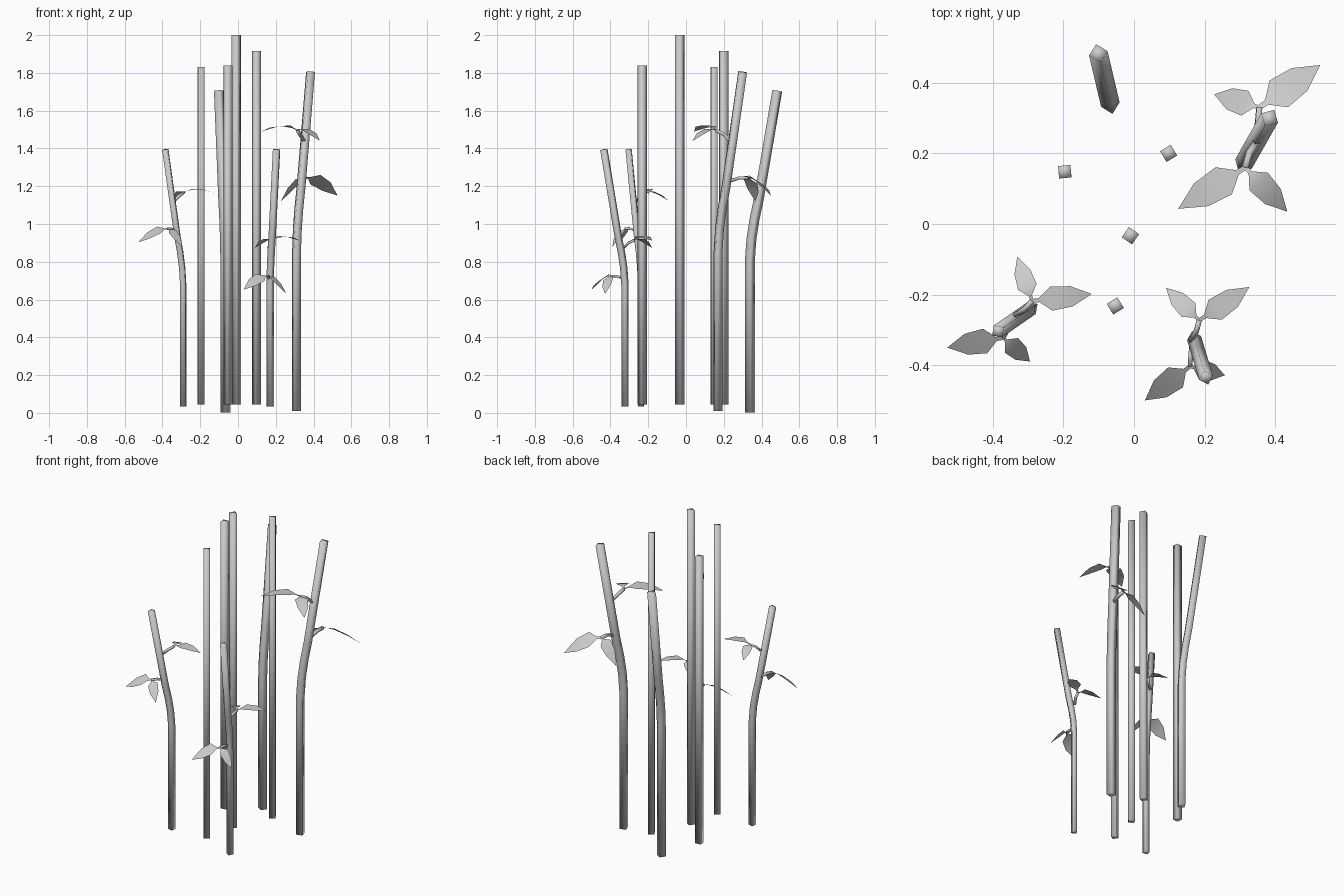
import bpy
from math import radians, cos, sin, atan2
from mathutils import Vector, Matrix

if "Cube" in bpy.data.objects:
    bpy.data.objects.remove(bpy.data.objects["Cube"])


def make(name, verts, faces, smooth=True):
    me = bpy.data.meshes.new(name)
    me.from_pydata([tuple(v) for v in verts], [], faces)
    me.shade_smooth() if smooth else me.shade_flat()
    ob = bpy.data.objects.new(name, me)
    bpy.context.collection.objects.link(ob)
    return ob


def tube(path, r, turn):
    """Closed four-sided tube along a path, first ring vertex at angle turn."""
    path = [Vector(p) for p in path]
    verts, faces, n = [], [], len(path)
    for i, p in enumerate(path):
        d = path[min(i + 1, n - 1)] - path[max(i - 1, 0)]
        q = Vector((0, 0, 1)).rotation_difference(d)
        for k in range(4):
            a = turn + radians(90 * k)
            verts.append(p + q @ Vector((r * cos(a), r * sin(a), 0)))
    for i in range(n - 1):
        for k in range(4):
            a, b = 4 * i + k, 4 * i + (k + 1) % 4
            faces.append((a, b, b + 4, a + 4))
    faces += [(3, 2, 1, 0), tuple(range(4 * n - 4, 4 * n))]
    return verts, faces


# straight stalks: x, y, top, corner angle
for x, y, top, ang in [(-.196, .148, 1.83, 50), (.098, .2, 1.915, 76),
                       (-.01, -.033, 2.0, 100), (-.053, -.232, 1.84, 77)]:
    make("straight_stalk", *tube([(x, y, .045), (x, y, top)], .025, radians(ang)))

# bent stalks: (height fraction, share of sideways lean)
BEND = [(0, 0), (.47, 0), (.54, .06), (.6, .17), (.66, .32), (1, 1)]


def bent_stalk(base, lean, top, r):
    path = [(base[0] + lean[0] * s, base[1] + lean[1] * s,
             base[2] + (top - base[2]) * f) for f, s in BEND]
    make("bent_stalk", *tube(path, r, atan2(lean[1], lean[0])))


bent_stalk((-.067, .338, .003), (-.034, .145), 1.705, .027)
bent_stalk((.31, .17, .01), (.074, .13), 1.805, .027)
bent_stalk((-.29, -.238, .035), (-.095, -.066), 1.395, .0205)
bent_stalk((.17, -.323, .035), (.034, -.112), 1.395, .0205)

# leaf outline: (length fraction, half width / length, arch share)
LEAF = [(0, .03, 0), (.12, .035, .5), (.32, .2, 1), (.66, .17, .8), (1, 0, 0)]


def leaf(base, tip, arch, roll):
    base, tip = Vector(base), Vector(tip)
    d = tip - base
    side = Vector((-d.y, d.x, 0)).normalized()
    side.z = roll
    verts, faces = [], []
    for f, w, a in LEAF[:-1]:
        c = base + d * f + Vector((0, 0, arch * a))
        verts += [c - side * w * d.length, c + side * w * d.length]
    verts.append(tip)
    for i in range(0, 6, 2):
        faces.append((i, i + 2, i + 3, i + 1))
    faces.append((6, 8, 7))
    return verts, faces


# one leafy set: two twigs, each carrying a large and a small leaf
UP, LOW = (.315, .16, 1.495), (.355, .33, 1.245)
PARTS = [
    ("twig", tube([(.35, .235, 1.44), (.327, .2, 1.475), UP], .011, .8)),
    ("twig", tube([(.342, .225, 1.225), (.35, .28, 1.243), LOW], .011, .8)),
    ("large_leaf", leaf(UP, (.125, .043, 1.49), .027, .05)),
    ("small_leaf", leaf(UP, (.434, .035, 1.44), .025, 0)),
    ("large_leaf", leaf(LOW, (.527, .45, 1.15), .02, -.55)),
    ("small_leaf", leaf(LOW, (.227, .367, 1.12), .02, .3)),
]
CENTRE = Matrix.Translation((-.326, -.2465, 0))

# place the set on three stalks: position, turn, scale
for pos, ang, s in [((.326, .2465, 0), 0, 1), ((-.324, -.274, .025), 155, .763),
                    ((.1785, -.339, -.225), 182, .763)]:
    m = (Matrix.Translation(pos) @ Matrix.Rotation(radians(ang), 4, 'Z')
         @ Matrix.Scale(s, 4) @ CENTRE)
    for name, (verts, faces) in PARTS:
        make(name, [m @ Vector(v) for v in verts], faces)
